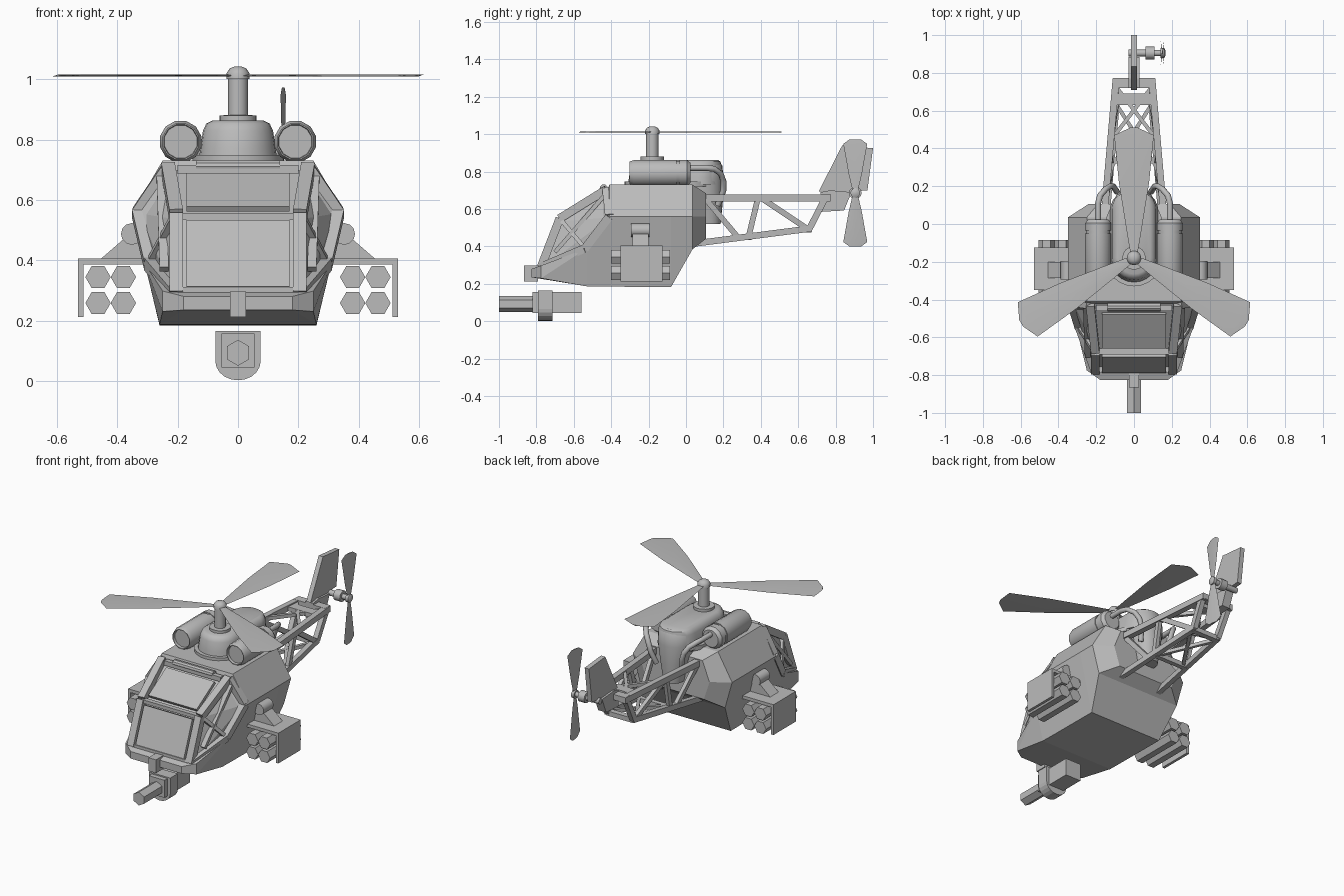
import bpy, bmesh, math
from mathutils import Vector

if "Cube" in bpy.data.objects:
    bpy.data.objects.remove(bpy.data.objects["Cube"])

grey = bpy.data.materials.new("plain_grey")
grey.diffuse_color = (0.5, 0.5, 0.5, 1)
grey.use_nodes = True
grey.node_tree.nodes["Principled BSDF"].inputs["Base Color"].default_value = grey.diffuse_color


def finish(name, bm, smooth=None):
    bmesh.ops.recalc_face_normals(bm, faces=bm.faces[:])
    me = bpy.data.meshes.new(name)
    bm.to_mesh(me)
    bm.free()
    me.materials.append(grey)
    if smooth:
        me.shade_smooth()
        me.set_sharp_from_angle(angle=math.radians(smooth))
    ob = bpy.data.objects.new(name, me)
    bpy.context.collection.objects.link(ob)
    return ob


def loft(name, rings, smooth=None):
    """Skin a list of equal rings and cap both ends."""
    bm = bmesh.new()
    vs = [[bm.verts.new(p) for p in r] for r in rings]
    n = len(rings[0])
    for a, b in zip(vs, vs[1:]):
        for i in range(n):
            j = (i + 1) % n
            bm.faces.new((a[i], a[j], b[j], b[i]))
    bm.faces.new(vs[0])
    bm.faces.new(vs[-1])
    return finish(name, bm, smooth)


def hull(name, pts):
    """Convex solid around half the points, mirrored in x."""
    bm = bmesh.new()
    for x, y, z in pts:
        bm.verts.new((x, y, z))
        bm.verts.new((-x, y, z))
    bmesh.ops.convex_hull(bm, input=bm.verts[:])
    bmesh.ops.dissolve_limit(bm, angle_limit=0.02, verts=bm.verts[:], edges=bm.edges[:])
    return finish(name, bm)


def box(name, x, y, z):
    return loft(name, [[(x[0], v, z[0]), (x[1], v, z[0]), (x[1], v, z[1]), (x[0], v, z[1])] for v in y])


def turn(name, axis, c, prof, n=16, phase=0.0, smooth=35):
    """Round part along an axis; prof is (position along the axis, radius)."""
    rings = []
    for t, r in prof:
        ring = []
        for i in range(n):
            a = phase + 2 * math.pi * i / n
            u, v = r * math.cos(a), r * math.sin(a)
            ring.append({"x": (t, c[0] + u, c[1] + v),
                         "y": (c[0] + u, t, c[1] + v),
                         "z": (c[0] + u, c[1] + v, t)}[axis])
        rings.append(ring)
    return loft(name, rings, smooth)


def beam(name, a, b, w, d, side=(1, 0, 0)):
    """Square bar from a to b; d is its size along side, w across it."""
    a, b = Vector(a), Vector(b)
    t = (b - a).normalized()
    v = t.cross(Vector(side)).normalized()
    u = v.cross(t)
    return loft(name, [[p + u * i * d / 2 + v * j * w / 2
                        for i, j in ((-1, -1), (1, -1), (1, 1), (-1, 1))] for p in (a, b)])


def stadium(hw, y0, y1, z, n=12):
    front = [(hw * math.cos(math.pi * i / n), y0 - hw * math.sin(math.pi * i / n), z) for i in range(n + 1)]
    back = [(-hw * math.cos(math.pi * i / n), y1 + hw * math.sin(math.pi * i / n), z) for i in range(n + 1)]
    return front + back


# Fuselage: top, widest and bottom corners at each station
stations = [(-.53, (.28, .39), (.31, .39), (.26, .187)),
            (-.41, (.25, .73), (.35, .56), (.26, .185)),
            (-.08, (.25, .73), (.35, .56), (.26, .183)),
            (.035, (.25, .73), (.35, .56), (.30, .385)),
            (.106, (.19, .685), (.24, .56), (.20, .44))]
loft("fuselage", [[(x, y, z) for x, z in s] + [(-x, y, z) for x, z in reversed(s)] for y, *s in stations])
hull("nose_tub", [(.18, -.825, .235), (.18, -.825, .28), (.25, -.775, .23), (.25, -.775, .298),
                  (.31, -.53, .39), (.26, -.53, .187)])
box("nose_lug", (-.027, .027), (-.865, -.79), (.212, .297))

# Cockpit glazing and frame
hull("cockpit_glass", [(.23, -.41, .705), (.325, -.41, .555), (.205, -.66, .535),
                       (.215, -.76, .29), (.28, -.53, .385), (.23, -.5, .25)])
for s in (1, -1):
    A, B, C, D, E = [(s * x, y, z) for x, y, z in
                     ((.232, -.425, .705), (.205, -.675, .55), (.205, -.775, .29),
                      (.29, -.54, .39), (.33, -.41, .56))]
    for p, q in ((A, B), (B, C), (C, D), (D, E), (E, A)):
        beam("cockpit_frame", p, q, .045, .045)
    beam("window_brace", (s * .255, -.43, .68), (s * .245, -.70, .37), .022, .03)
    beam("window_brace", B, D, .022, .03)
for y, z, h in ((-.445, .70, .03), (-.675, .545, .022), (-.775, .30, .022)):
    beam("windshield_bar", (-.2, y, z), (.2, y, z), h, .03, (0, 1, 0))
for (y0, z0), (y1, z1) in (((-.475, .68), (-.655, .57)), ((-.695, .53), (-.78, .31))):
    beam("windshield_pane", (0, y0, z0), (0, y1, z1), .02, .34)
turn("roof_hinge", "x", (-.44, .71), [(-.14, .022), (.14, .022)], 10)

# Engine cowling, mast and main rotor
loft("cowling_base", [stadium(.15, -.18, .0, .72), stadium(.15, -.18, .0, .748)], 35)
loft("engine_cowling", [stadium(.13, -.18, .06, .73), stadium(.125, -.18, .065, .77), stadium(.116, -.18, .075, .83),
                        stadium(.105, -.18, .08, .853), stadium(.085, -.18, .085, .863)], 40)
loft("cowling_tail", [stadium(.06, .10, .125, .52), stadium(.085, .08, .112, .64),
                      stadium(.115, .05, .085, .76), stadium(.11, .05, .085, .83),
                      stadium(.085, .05, .09, .86)], 40)
turn("rotor_mast", "z", (0, -.18), [(.85, .062), (.88, .062), (.881, .033), (1.0, .033), (1.0, .038),
                                    (1.02, .038), (1.035, .028), (1.042, .012)])


def blade(name, origin, along, across, normal, prof, twist):
    """Thin tapered blade; prof is (distance, half width)."""
    o, l, c, n = map(Vector, (origin, along, across, normal))
    rings = []
    for r, w in prof:
        e = c * w + n * w * twist
        m = o + l * r
        rings.append([m - e, m - n * .003, m + e, m + n * .003])
    return loft(name, rings, 40)


for k in range(3):
    a = math.radians(90 + 120 * k)
    blade("rotor_blade", (0, -.18, 1.012), (math.cos(a), math.sin(a), 0),
          (-math.sin(a), math.cos(a), 0), (0, 0, 1),
          [(.02, .018), (.15, .04), (.4, .08), (.65, .105), (.69, .02)], .03)

for s in (1, -1):
    # Engine pods with exhaust pipes
    turn("engine_pod", "y", (s * .19, .793),
         [(-.285, .052), (-.285, .056), (-.302, .058), (-.302, .062), (-.28, .071), (-.05, .071),
          (-.05, .066), (-.035, .066), (-.035, .071), (.005, .071), (.025, .055)], 12, math.pi / 12)
    cu = bpy.data.curves.new("exhaust_pipe", "CURVE")
    cu.dimensions = "3D"
    cu.bevel_depth = .016
    cu.bevel_resolution = 2
    cu.use_fill_caps = True
    sp = cu.splines.new("POLY")
    path = [(.19, 0, .82), (.19, .11, .82), (.18, .15, .815), (.15, .185, .79),
            (.125, .20, .75), (.11, .20, .70), (.09, .17, .62)]
    sp.points.add(len(path) - 1)
    for p, (x, y, z) in zip(sp.points, path):
        p.co = (s * x, y, z, 1)
    cu.materials.append(grey)
    bpy.context.collection.objects.link(bpy.data.objects.new("exhaust_pipe", cu))

    # Rocket racks
    Y = (-.35, -.125)
    box("rack_top", sorted((s * .29, s * .53)), Y, (.385, .405))
    box("rack_side", sorted((s * .512, s * .53)), Y, (.212, .40))
    loft("rack_gusset", [[(s * .3, y, .40), (s * .46, y, .40), (s * .385, y, .465), (s * .3, y, .5)]
                         for y in (-.285, -.20)])
    turn("rack_pivot", "y", (s * .352, .487), [(-.295, .036), (-.195, .036)], 12)
    for x in (.38, .464):
        for z in (.258, .344):
            turn("rocket_tube", "y", (s * x, z), [(-.40, .042), (-.085, .042)], 6, 0, None)

    # Tail boom side trusses
    def top(y):
        return (s * (.155 - .06 * (y - .08) / .69), y, .66)

    def low(y):
        return (s * (.145 - .055 * (y - .04) / .62), y, .415 + .08 * (y - .04) / .62)

    beam("boom_top_rail", top(.04), top(.77), .038, .036)
    beam("boom_low_rail", low(.03), low(.67), .034, .032)
    beam("boom_end_bar", low(.66), top(.745), .034, .032)
    for t, b in ((.10, .28), (.385, .335), (.40, .65)):
        beam("boom_brace", top(t), low(b), .03, .024)
    beam("boom_roof_brace", (s * .11, .46, .66), (-s * .09, .72, .66), .02, .022, (0, 0, 1))
    beam("boom_floor_brace", (s * .12, .30, .45), (-s * .085, .62, .49), .02, .022, (0, 0, 1))

# Boom cross members
box("boom_end_plate", (-.112, .112), (.72, .772), (.645, .68))
box("boom_cross_bar", (-.10, .10), (.63, .69), (.645, .672))
box("boom_low_cross_bar", (-.095, .095), (.635, .67), (.475, .505))
box("boom_low_cross_bar", (-.115, .115), (.32, .35), (.435, .465))

# Tail fin and its root
fin = [(.71, .695), (.835, .94), (1.0, .925), (.97, .70), (.84, .69)]
loft("tail_fin", [[(x, y, z) for y, z in fin] for x in (-.015, .015)])
root = [(.72, .585), (.845, .592), (.885, .69), (.77, .70), (.72, .69)]
loft("fin_root", [[(x, y, z) for y, z in root] for x in (-.028, .028)])

# Tail rotor
turn("tail_rotor_shaft", "x", (.905, .686), [(-.03, .018), (.062, .018), (.062, .034), (.108, .034),
                                             (.108, .016), (.14, .016), (.14, .026), (.16, .026), (.167, .012)], 12)
for d in (1, -1):
    blade("tail_rotor_blade", (.15, .905, .686), (0, 0, d), (0, 1, 0), (d, 0, 0),
          [(.01, .014), (.1, .035), (.262, .064), (.287, .03)], .14)

# Chin gun
box("gun_body", (-.055, .055), (-.82, -.56), (.045, .157))
U = [(-.075, .165), (-.075, .065)] + [(-.075 * math.cos(math.pi * i / 10), .065 - .063 * math.sin(math.pi * i / 10))
                                      for i in range(1, 10)] + [(.075, .065), (.075, .165)]
loft("gun_collar", [[(x, y, z) for x, z in U] for y in (-.79, -.715)])
turn("gun_barrel", "y", (0, .093), [(-1.0, .043), (-.81, .043)], 6, math.pi / 6, None)
